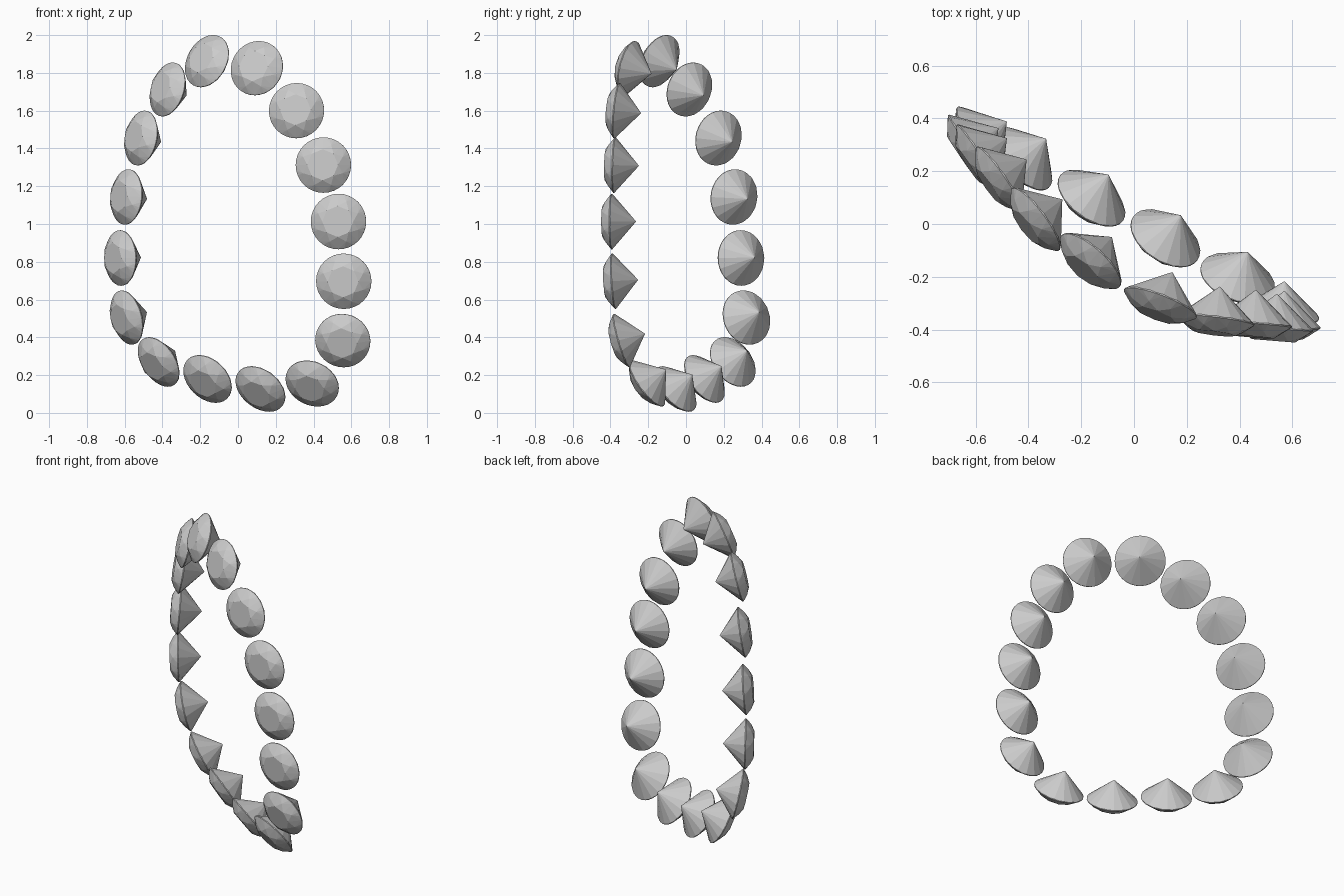
import bpy, bmesh, math
from mathutils import Vector

if "Cube" in bpy.data.objects:
    bpy.data.objects.remove(bpy.data.objects["Cube"])

R = 0.147  # girdle radius


def ring(n, r, z, turn=0.0):
    return [Vector((r * math.cos(math.tau * (i + turn) / n),
                    r * math.sin(math.tau * (i + turn) / n), z)) for i in range(n)]


def brilliant_mesh():
    """Round brilliant cut: the facets come from a convex hull of a few rings."""
    pts = ring(8, 0.56, 0.34)                   # table
    pts += ring(8, 0.78, 0.215, 0.5)            # star and kite corners
    pts += ring(32, 1.0, 0.02)                  # upper girdle edge
    for i, p in enumerate(ring(32, 1.0, -0.02)):  # scalloped lower girdle edge
        p.z += 0.017 * (i % 2)
        pts.append(p)
    pts.append(Vector((0, 0, -0.88)))           # culet
    bm = bmesh.new()
    for p in pts:
        bm.verts.new(p * R)
    bmesh.ops.convex_hull(bm, input=bm.verts[:])
    bmesh.ops.dissolve_limit(bm, angle_limit=math.radians(0.5),
                             verts=bm.verts[:], edges=bm.edges[:])
    bmesh.ops.recalc_face_normals(bm, faces=bm.faces[:])
    me = bpy.data.meshes.new("cut_stone")
    bm.to_mesh(me)
    bm.free()
    return me


# Stones around the draped loop: girdle centre, then direction of the table
stones = [
    ((-0.164, -0.14, 1.862), (-0.62, -0.70, 0.35)),
    ((0.10, -0.30, 1.825), (-0.35, -0.91, 0.22)),
    ((0.31, -0.365, 1.60), (-0.12, -0.98, 0.10)),
    ((0.452, -0.378, 1.312), (-0.08, -0.99, 0.03)),
    ((0.532, -0.393, 1.013), (-0.08, -0.99, 0.00)),
    ((0.56, -0.382, 0.697), (-0.08, -0.99, -0.06)),
    ((0.555, -0.34, 0.383), (-0.12, -0.95, -0.28)),
    ((0.393, -0.205, 0.156), (-0.29, -0.77, -0.57)),
    ((0.119, -0.054, 0.127), (-0.45, -0.67, -0.58)),
    ((-0.161, 0.098, 0.18), (-0.50, -0.69, -0.52)),
    ((-0.42, 0.248, 0.27), (-0.67, -0.58, -0.46)),
    ((-0.588, 0.32, 0.505), (-0.82, -0.53, -0.22)),
    ((-0.621, 0.291, 0.82), (-0.83, -0.56, -0.02)),
    ((-0.589, 0.254, 1.143), (-0.83, -0.55, 0.08)),
    ((-0.512, 0.172, 1.455), (-0.81, -0.56, 0.16)),
    ((-0.372, 0.018, 1.712), (-0.77, -0.58, 0.24)),
]

mesh = brilliant_mesh()
for i, (centre, facing) in enumerate(stones, 1):
    stone = bpy.data.objects.new(f"stone_{i:02d}", mesh)
    stone.location = centre
    stone.rotation_euler = Vector(facing).to_track_quat('Z', 'Y').to_euler()
    bpy.context.collection.objects.link(stone)
